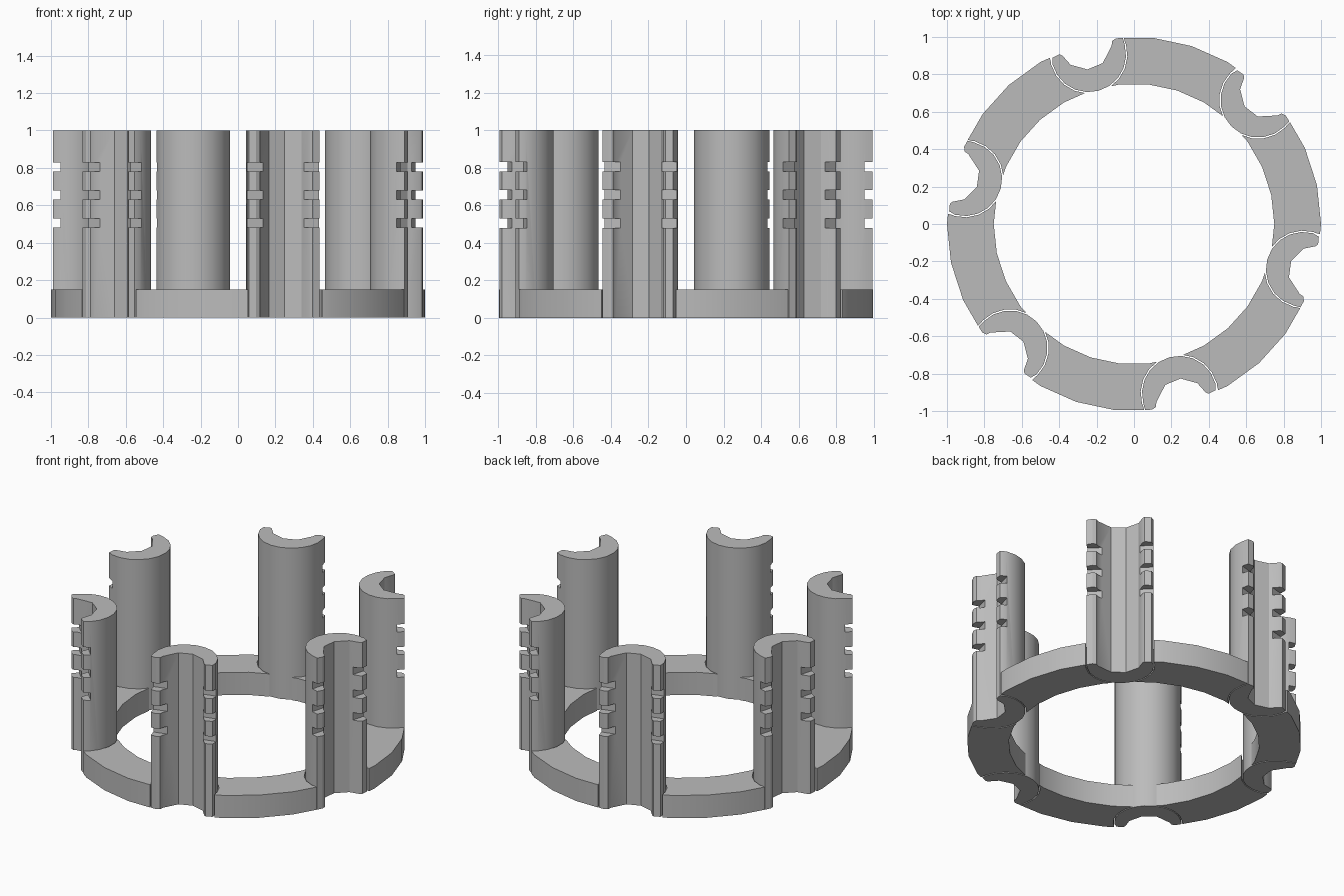
import bpy
import bmesh
from math import cos, sin, radians, pi
from mathutils import Matrix

if "Cube" in bpy.data.objects:
    bpy.data.objects.remove(bpy.data.objects["Cube"])

RING_H, POST_H = 0.15, 1.0
POST_R, POST_C = 0.2, 0.937      # post radius and distance from the axis
ANGLES = [radians(-75 + 60 * k) for k in range(6)]

grey = bpy.data.materials.new("plain grey")
grey.use_nodes = True
grey.diffuse_color = (0.5, 0.5, 0.5, 1)
grey.node_tree.nodes["Principled BSDF"].inputs["Base Color"].default_value = (0.5, 0.5, 0.5, 1)


def make_object(name, bm):
    bmesh.ops.recalc_face_normals(bm, faces=bm.faces)
    mesh = bpy.data.meshes.new(name)
    bm.to_mesh(mesh)
    bm.free()
    mesh.materials.append(grey)
    obj = bpy.data.objects.new(name, mesh)
    bpy.context.collection.objects.link(obj)
    return obj


def extrude_up(bm, faces, height):
    top = bmesh.ops.extrude_face_region(bm, geom=faces)["geom"]
    verts = [v for v in top if isinstance(v, bmesh.types.BMVert)]
    bmesh.ops.translate(bm, verts=verts, vec=(0, 0, height))


def activate(obj):
    bpy.ops.object.select_all(action="DESELECT")
    obj.select_set(True)
    bpy.context.view_layer.objects.active = obj


def cut_away(obj, cutter):
    cutter.hide_render = True
    mod = obj.modifiers.new("cut", "BOOLEAN")
    mod.operation, mod.solver, mod.object = "DIFFERENCE", "EXACT", cutter
    activate(obj)
    bpy.ops.object.modifier_apply(modifier=mod.name)
    bpy.data.objects.remove(cutter)


def smooth(obj):
    activate(obj)
    bpy.ops.object.shade_smooth_by_angle(angle=radians(30))


# Base ring
bm = bmesh.new()
SIDES = 30
rims = [[bm.verts.new((r * cos(2 * pi * i / SIDES), r * sin(2 * pi * i / SIDES), 0))
         for i in range(SIDES)] for r in (0.75, 1.0)]
faces = []
for i in range(SIDES):
    j = (i + 1) % SIDES
    faces.append(bm.faces.new((rims[0][i], rims[1][i], rims[1][j], rims[0][j])))
extrude_up(bm, faces, RING_H)
ring = make_object("base_ring", bm)

# Round pockets that leave a hairline gap around each post
bm = bmesh.new()
for a in ANGLES:
    place = Matrix.Rotation(a, 4, "Z") @ Matrix.Translation((POST_C, 0, RING_H / 2))
    r = POST_R + 0.007
    bmesh.ops.create_cone(bm, cap_ends=True, segments=20, radius1=r, radius2=r,
                          depth=0.4, matrix=place)
    # Straight pocket mouth through the outer edge
    bmesh.ops.create_cube(bm, size=1, matrix=Matrix.Rotation(a, 4, "Z")
                          @ Matrix.Translation((POST_C + 0.1, 0, RING_H / 2))
                          @ Matrix.Diagonal((0.2, 2 * r - 0.004, 0.5, 1)))
pockets = make_object("pocket_cutter", bm)
pockets.modifiers.new("merge", "REMESH").show_viewport = False
pockets.modifiers.clear()
mod = ring.modifiers.new("cut", "BOOLEAN")
mod.operation, mod.solver, mod.object, mod.use_self = "DIFFERENCE", "EXACT", pockets, True
activate(ring)
bpy.ops.object.modifier_apply(modifier=mod.name)
bpy.data.objects.remove(pockets)
smooth(ring)

# Post: C-shaped profile with a round back and a faceted channel facing outward
back = [(POST_C + POST_R * cos(radians(t)), POST_R * sin(radians(t)))
        for t in range(90, 271, 18)]
channel = [(1 + 0.14 * cos(radians(t)), 0.14 * sin(radians(t)))
           for t in (250, 206, 169, 130, 103)]
profile = back + [(0.975, -0.2), (0.984, -0.164), (0.976, -0.14)] + channel
profile += [(0.979, 0.15), (0.972, 0.19)]
bm = bmesh.new()
extrude_up(bm, [bm.faces.new([bm.verts.new((x, y, 0)) for x, y in profile])], POST_H)
post = make_object("post_1", bm)

# Three clip grooves across both lips
bm = bmesh.new()
for z in (0.505, 0.655, 0.805):
    bmesh.ops.create_cube(bm, size=1, matrix=Matrix.Translation((1.03, 0, z))
                          @ Matrix.Diagonal((0.2, 0.6, 0.05, 1)))
cut_away(post, make_object("groove_cutter", bm))
smooth(post)

# Six posts around the ring
for k, a in enumerate(ANGLES):
    obj = post
    if k:
        obj = post.copy()
        obj.name = f"post_{k + 1}"
        bpy.context.collection.objects.link(obj)
    obj.rotation_euler.z = a
